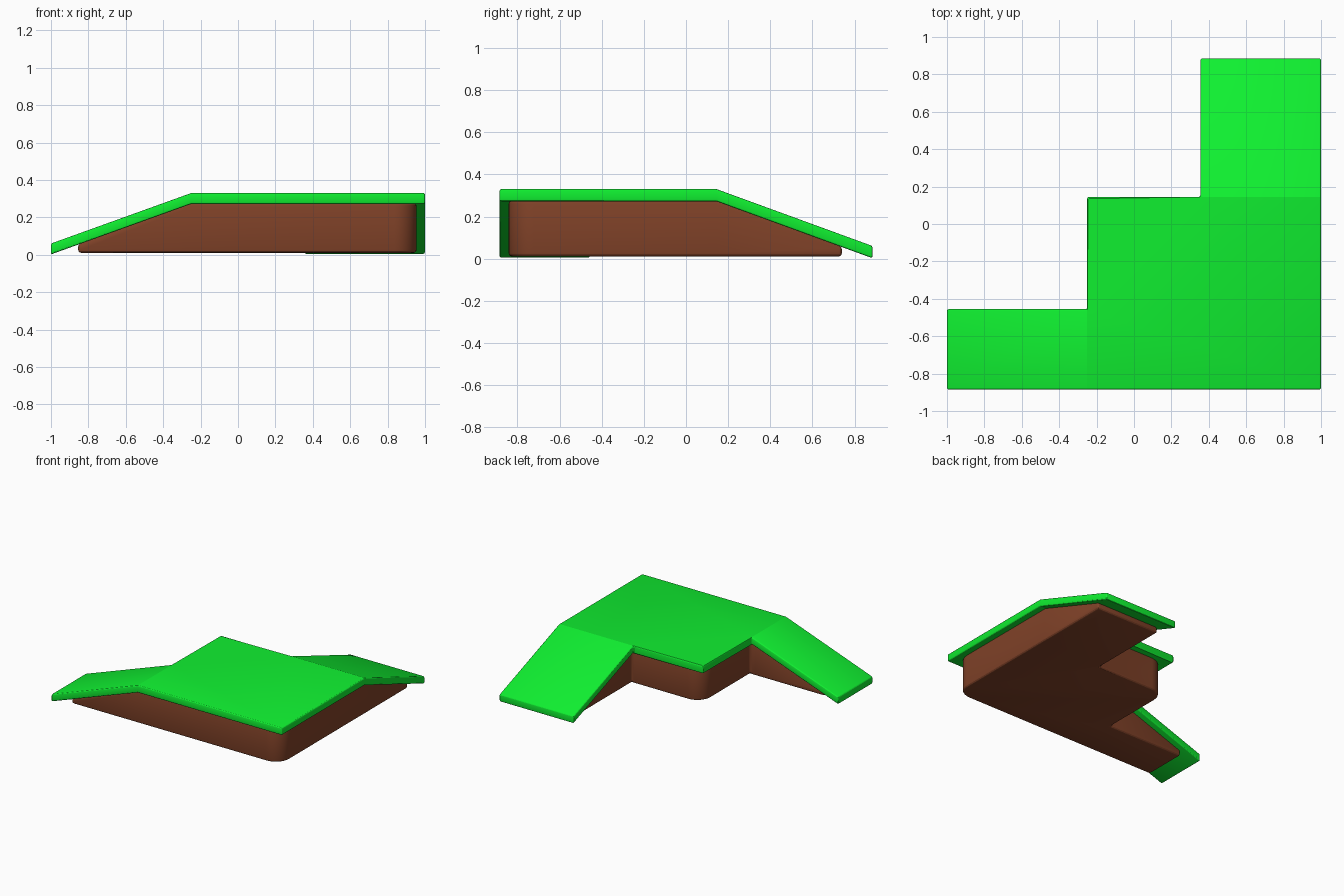
import bpy, bmesh
from math import cos, sin, pi

if "Cube" in bpy.data.objects:
    bpy.data.objects.remove(bpy.data.objects["Cube"])

KX, KY = -0.25, 0.145      # lines where the left and back arms start to slope
EX, EY = -1.0, 0.885       # ends of the arms


def drop(x, y):
    """How far the ramped surface falls below the flat centre."""
    return 0.27 * max(0, (KX - x) / (KX - EX), (y - KY) / (EY - KY))


def arc(cx, cy, r, a0, a1, n=8):
    return [(cx + r * cos(a0 + (a1 - a0) * i / n),
             cy + r * sin(a0 + (a1 - a0) * i / n)) for i in range(n + 1)]


def material(name, rgb):
    m = bpy.data.materials.new(name)
    m.diffuse_color = (*rgb, 1)
    m.use_nodes = True
    m.node_tree.nodes["Principled BSDF"].inputs["Base Color"].default_value = m.diffuse_color
    return m


def build(name, regions, top, bottom, mat, bevel):
    """Solid from adjoining plan polygons; top and bottom are height functions."""
    bm = bmesh.new()
    for pts in regions:
        bm.faces.new([bm.verts.new((x, y, 0)) for x, y in pts])
    bmesh.ops.remove_doubles(bm, verts=bm.verts, dist=1e-4)
    low = list(bm.verts)
    ext = bmesh.ops.extrude_face_region(bm, geom=bm.faces[:], use_keep_orig=True)
    high = [g for g in ext["geom"] if isinstance(g, bmesh.types.BMVert)]
    for v in low:
        v.co.z = bottom(v.co.x, v.co.y)
    for v in high:
        v.co.z = top(v.co.x, v.co.y)
    bmesh.ops.recalc_face_normals(bm, faces=bm.faces)
    me = bpy.data.meshes.new(name)
    bm.to_mesh(me)
    bm.free()
    ob = bpy.data.objects.new(name, me)
    bpy.context.collection.objects.link(ob)
    me.materials.append(mat)
    mod = ob.modifiers.new("edge_rounding", "BEVEL")
    mod.width, mod.segments = bevel, 3
    mod.limit_method, mod.angle_limit = "ANGLE", pi / 6
    bpy.ops.object.select_all(action="DESELECT")
    ob.select_set(True)
    bpy.context.view_layer.objects.active = ob
    bpy.ops.object.modifier_apply(modifier=mod.name)
    bpy.ops.object.shade_smooth_by_angle(angle=pi / 10)
    return ob


# Grass slab: flat stepped centre with two sloping arms
grass = [
    [(KX, -0.885), (1, -0.885), (1, KY), (0.355, KY), (KX, KY), (KX, -0.455)],
    [(EX, -0.885), (KX, -0.885), (KX, -0.455), (EX, -0.455)],
    [(0.355, KY), (1, KY), (1, EY), (0.355, EY)],
]
build("grass_top", grass, lambda x, y: 0.33 - drop(x, y),
      lambda x, y: 0.272 - drop(x, y), material("grass", (0.005, 0.87, 0.03)), 0.01)

# Earth base: inset under the grass, outer corners rounded
R = 0.12
earth = [
    [(KX, -0.842)] + arc(0.955 - R, -0.842 + R, R, -pi / 2, 0)
    + [(0.955, KY), (0.4, KY), (0.4, 0.1)]
    + arc(-0.205 + R, 0.1 - R, R, pi / 2, pi) + [(-0.205, -0.5), (KX, -0.5)],
    [(-0.855, -0.842), (KX, -0.842), (KX, -0.5), (-0.855, -0.5)],
    [(0.4, KY), (0.955, KY), (0.955, 0.74), (0.4, 0.74)],
]
build("earth_base", earth, lambda x, y: 0.276 - drop(x, y),
      lambda x, y: 0.01, material("earth", (0.216, 0.054, 0.021)), 0.018)
